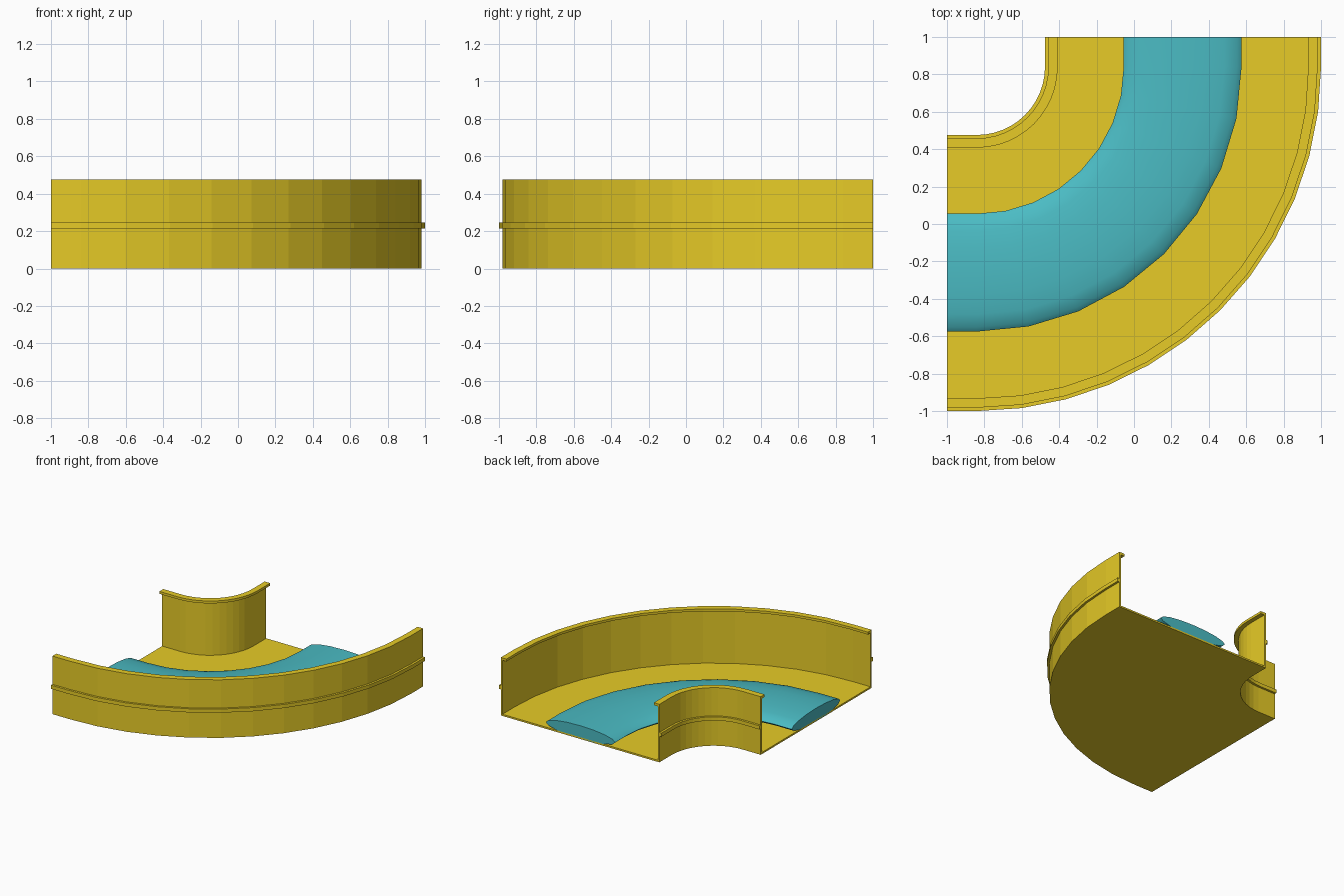
import bpy, bmesh
from math import sin, cos, pi

if "Cube" in bpy.data.objects:
    bpy.data.objects.remove(bpy.data.objects["Cube"])

CX, CY = -0.84, 0.84      # centre of the bend


def material(name, color):
    m = bpy.data.materials.new(name)
    m.diffuse_color = (*color, 1)
    m.use_nodes = True
    m.node_tree.nodes["Principled BSDF"].inputs["Base Color"].default_value = m.diffuse_color
    return m


def path(segments):
    """Quarter bend with a short straight at each end: (centre x, centre y, angle)."""
    bend = [(CX, CY, i * pi / 2 / segments) for i in range(segments + 1)]
    return [(-1, CY, 0)] + bend + [(CX, 1, pi / 2)]


def sweep(name, profile, segments, mat):
    """Sweep a closed (radius, z) profile along the bend and cap both ends."""
    bm = bmesh.new()
    rings = [[bm.verts.new((x + r * sin(a), y - r * cos(a), z)) for r, z in profile]
             for x, y, a in path(segments)]
    n = len(profile)
    for p, q in zip(rings, rings[1:]):
        for i in range(n):
            j = (i + 1) % n
            bm.faces.new((p[i], p[j], q[j], q[i]))
    bm.faces.new(rings[0])
    bm.faces.new(rings[-1])
    bmesh.ops.recalc_face_normals(bm, faces=bm.faces)
    me = bpy.data.meshes.new(name)
    bm.to_mesh(me)
    bm.free()
    me.materials.append(mat)
    ob = bpy.data.objects.new(name, me)
    bpy.context.collection.objects.link(ob)
    return ob


yellow = material("yellow", (0.8, 0.6, 0.02))
teal = material("teal", (0.07, 0.5, 0.55))


# Channel: floor, two thin walls with an outside ridge and an inward top lip
def wall(face, out):
    """Wall profile from the foot of the outside face to the foot of the inside."""
    t, h = 0.014, 0.477
    return [(face, 0), (face, 0.215), (face + out * 0.018, 0.215),
            (face + out * 0.018, 0.245), (face, 0.245), (face, h),
            (face - out * 0.05, h), (face - out * 0.05, h - 0.02),
            (face - out * t, h - 0.02), (face - out * t, 0.014)]


sweep("curved_channel", wall(1.822, 1) + wall(0.382, -1)[::-1], 12, yellow)

# Flattened rounded strip lying along the channel floor
N = 16
strip = [(1.1 + 0.315 * cos(2 * pi * i / N), 0.055 + 0.054 * sin(2 * pi * i / N))
         for i in range(N)]
ob = sweep("floor_strip", strip, 8, teal)
bpy.context.view_layer.objects.active = ob
ob.select_set(True)
bpy.ops.object.shade_smooth_by_angle(angle=1.1)
